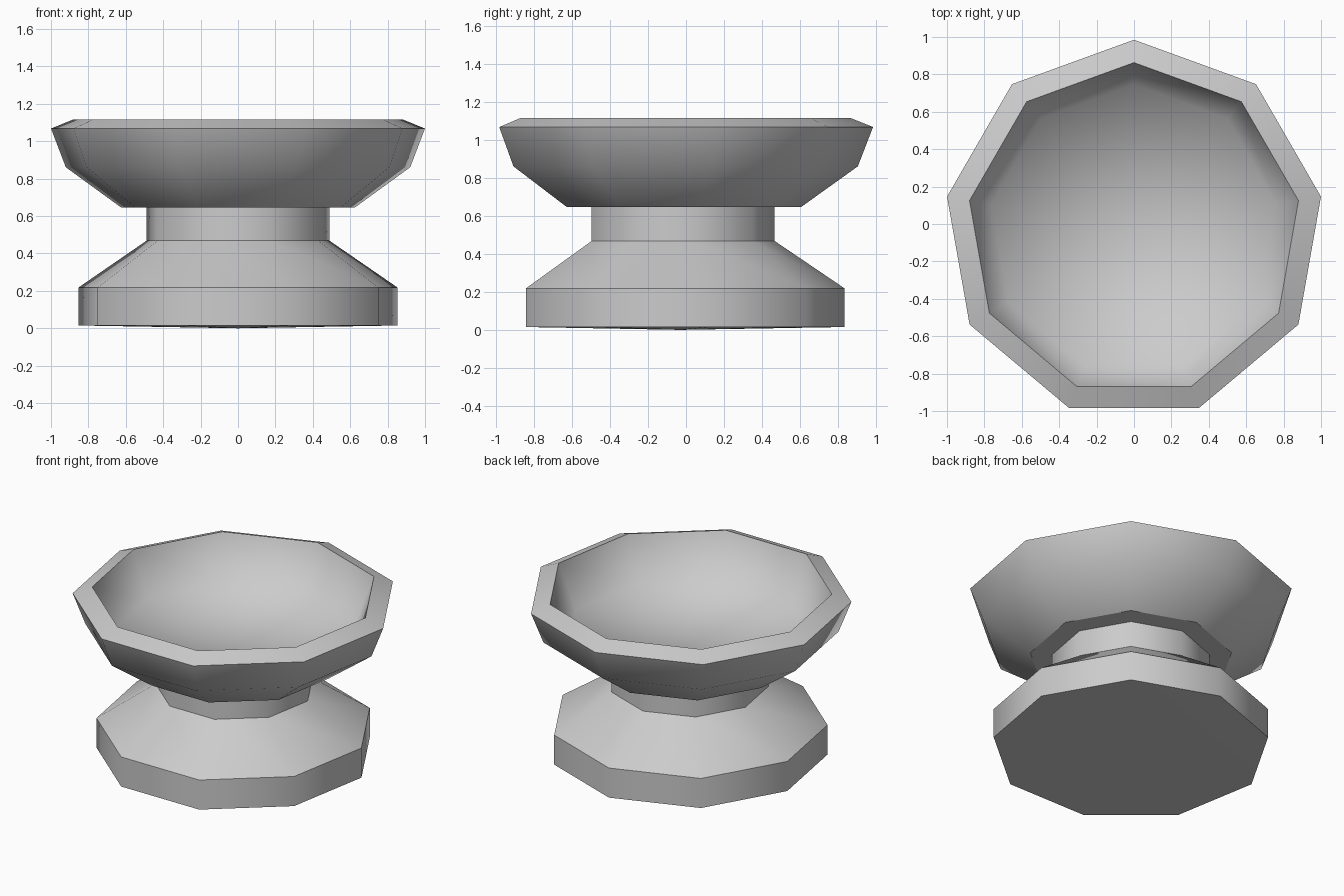
import bpy
import bmesh
from math import sin, cos, tau

SIDES = 9
CENTRE_Y = -0.03   # balances the odd-sided outline about y = 0

cube = bpy.data.objects.get("Cube")
if cube:
    bpy.data.objects.remove(cube, do_unlink=True)

stone = bpy.data.materials.new("light grey stone")
stone.use_nodes = True
colour = (0.6, 0.6, 0.6, 1)
stone.diffuse_color = colour
stone.node_tree.nodes["Principled BSDF"].inputs["Base Color"].default_value = colour


def lathe(name, profile, sharp):
    """Turn (radius, z) points into a nine-sided solid; rings listed in sharp stay crisp."""
    bm = bmesh.new()
    rings = []
    for r, z in profile:
        count = SIDES if r > 0 else 1
        rings.append([bm.verts.new((r * sin(tau * i / SIDES), r * cos(tau * i / SIDES), z))
                      for i in range(count)])
    for a, b in zip(rings, rings[1:]):
        for i in range(SIDES):
            j = (i + 1) % SIDES
            corners = [a[i % len(a)], a[j % len(a)], b[j % len(b)], b[i % len(b)]]
            face = bm.faces.new(list(dict.fromkeys(corners)))
            face.smooth = True
    for k in sharp:
        ring = rings[k]
        for i in range(SIDES):
            bm.edges.get((ring[i], ring[(i + 1) % SIDES])).smooth = False
    bmesh.ops.recalc_face_normals(bm, faces=bm.faces)
    mesh = bpy.data.meshes.new(name)
    bm.to_mesh(mesh)
    bm.free()
    mesh.materials.append(stone)
    obj = bpy.data.objects.new(name, mesh)
    obj.location.y = CENTRE_Y
    bpy.context.collection.objects.link(obj)


# Foot with upright side and sloping shoulder
lathe("foot", [(0, 0), (0.866, 0.015), (0.866, 0.218), (0.497, 0.468), (0, 0.468)], (1, 2, 3))

# Short neck between foot and bowl
lathe("neck", [(0, 0.468), (0.497, 0.468), (0.497, 0.646), (0, 0.646)], (1, 2))

# Thick-walled bowl: underside, outer wall, slanted rim, steep inner wall, broad floor
lathe("bowl", [(0, 0.646), (0.635, 0.646), (0.935, 0.861), (1.015, 1.068),
               (0.893, 1.117), (0.775, 0.82), (0, 0.8)], (1, 3, 4))
